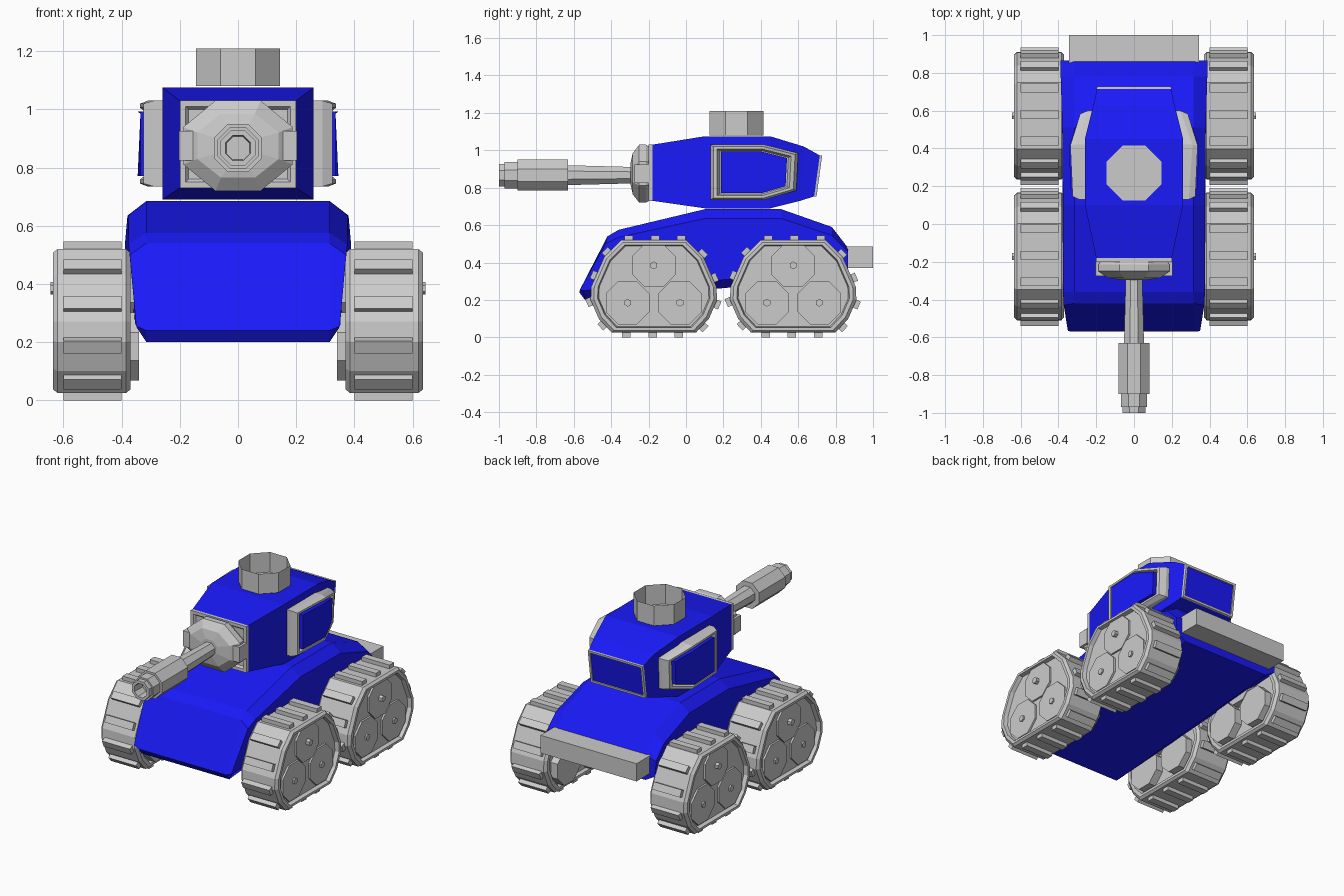
import bpy, bmesh, math
from mathutils import Matrix, Vector

if "Cube" in bpy.data.objects:
    bpy.data.objects.remove(bpy.data.objects["Cube"])

blue = bpy.data.materials.new("blue_paint")
blue.diffuse_color = (0.01, 0.01, 0.95, 1)
blue.use_nodes = True
blue.node_tree.nodes["Principled BSDF"].inputs["Base Color"].default_value = blue.diffuse_color


def finish(name, bm, mat=None, mirror=False):
    bmesh.ops.recalc_face_normals(bm, faces=bm.faces)
    me = bpy.data.meshes.new(name)
    bm.to_mesh(me)
    bm.free()
    ob = bpy.data.objects.new(name, me)
    bpy.context.collection.objects.link(ob)
    if mat:
        me.materials.append(mat)
    if mirror:
        ob.modifiers.new("mirror", 'MIRROR')
    return ob


def add_loft(bm, loops, caps=(True, True)):
    rows = [[bm.verts.new(p) for p in loop] for loop in loops]
    n = len(rows[0])
    for a, b in zip(rows, rows[1:]):
        for i in range(n):
            j = (i + 1) % n
            bm.faces.new((a[i], a[j], b[j], b[i]))
    if caps[0]:
        bm.faces.new(rows[0][::-1])
    if caps[1]:
        bm.faces.new(rows[-1])


def loft(name, loops, mat=None, mirror=False, caps=(True, True)):
    bm = bmesh.new()
    add_loft(bm, loops, caps)
    return finish(name, bm, mat, mirror)


def ring(rx, ry, n=8):
    # flat-sided polygon: rx, ry measured to the flats
    k = 1 / math.cos(math.pi / n)
    return [(rx * k * math.cos((i + .5) * 2 * math.pi / n),
             ry * k * math.sin((i + .5) * 2 * math.pi / n)) for i in range(n)]


def rect(hw, y0, z0, y1, z1):
    return [(-hw, y0, z0), (hw, y0, z0), (hw, y1, z1), (-hw, y1, z1)]


def box(name, x0, x1, y0, y1, z0, z1, mirror=False):
    loft(name, [[(x0, y, z0), (x1, y, z0), (x1, y, z1), (x0, y, z1)] for y in (y0, y1)],
         mirror=mirror)


# Hull: centre profile with a chamfered side profile
core = [(-.57, .24), (-.42, .54), (-.36, .575), (.10, .685), (.51, .685),
        (.78, .59), (.865, .48), (.865, .32), (-.54, .20)]
side = [(.35, -.567, .255), (.372, -.43, .50), (.376, -.36, .535), (.376, .10, .635),
        (.38, .51, .635), (.388, .78, .545), (.39, .865, .46), (.385, .865, .36),
        (.348, -.55, .25)]
loft("hull", [[(-x, y, z) for x, y, z in side],
              [(-.315, y, z) for y, z in core],
              [(.315, y, z) for y, z in core],
              side], blue)

# Rear bumper
box("rear_bumper", -.345, .345, .85, 1.0, .37, .485)

# Turret body
loft("turret", [rect(.2, -.18, .73, -.18, 1.03), rect(.26, .10, .69, .10, 1.075),
                rect(.26, .45, .69, .45, 1.075), rect(.215, .61, .73, .63, 1.02),
                rect(.195, .69, .755, .72, .97)], blue)

# Grey frames on the turret front and rear
loft("turret_front_frame", [rect(.2, -.178, .73, -.178, 1.03), rect(.2, -.2, .73, -.2, 1.03),
                            rect(.18, -.2, .75, -.2, 1.01), rect(.17, -.187, .76, -.187, 1.0)])
loft("turret_rear_frame", [rect(.198, .685, .752, .715, .973), rect(.196, .698, .754, .728, .972),
                           rect(.182, .70, .768, .726, .958), rect(.182, .685, .768, .711, .958)],
     caps=(False, False))

# Turret side pods: grey frame with a blue panel
pod = [(.13, .735), (.42, .735), (.59, .785), (.60, .985), (.42, 1.03), (.13, 1.03)]


def pod_loop(s, front, mid, rear):
    xs = (front, mid, rear, rear, mid, front)
    return [(x, .36 + (y - .36) * s, .88 + (z - .88) * s) for x, (y, z) in zip(xs, pod)]


loft("side_pod_frame", [pod_loop(1, .2, .2, .2), pod_loop(1, .29, .31, .245),
                        pod_loop(.93, .325, .337, .285), pod_loop(.84, .325, .337, .29),
                        pod_loop(.78, .30, .312, .265)], mirror=True)
loft("side_pod_panel", [pod_loop(.75, .25, .25, .25), pod_loop(.75, .335, .345, .30)],
     blue, mirror=True)

# Open hatch on the roof
loft("hatch", [[(x, y + .27, z) for x, y in ring(.145, .145)] for z in (1.08, 1.21)],
     caps=(True, False))

# Gun mantlet, its lugs, and the barrel
GZ = .867
loft("mantlet", [[(x, y, z + .875) for x, z in ring(a, b)] for y, a, b in
                 [(-.18, .165, .135), (-.215, .188, .155), (-.25, .188, .155),
                  (-.285, .14, .11), (-.297, .06, .055)]])
box("mantlet_lug", .155, .203, -.275, -.2, .825, .925, mirror=True)
loft("barrel", [[(x, y, z + GZ) for x, z in ring(r, r)] for y, r in
                [(-.26, .043), (-.63, .053), (-.63, .083), (-.90, .083), (-.90, .07),
                 (-.97, .07), (-.97, .06), (-1.0, .06), (-1.0, .043), (-.92, .04)]])

# Track units
half = [(.225, .025), (.295, .10), (.338, .20), (.335, .27), (.265, .43), (.175, .52)]
track = half + [(-y, z) for y, z in reversed(half)]
rollers = [(0, .385, .645), (-.14, .185, .632), (.14, .185, .632)]


def track_loop(x, s, cy):
    return [(x, cy + y * s, .27 + (z - .27) * s) for y, z in track]


def tread_spots(count):
    # evenly spaced positions and directions along the track outline
    pts = [Vector(p) for p in track]
    segs = [(a, b - a) for a, b in zip(pts, pts[1:] + pts[:1])]
    total = sum(d.length for a, d in segs)
    for k in range(count):
        t = (k + .35) * total / count
        for a, d in segs:
            if t <= d.length:
                yield a + d.normalized() * t, d.normalized()
                break
            t -= d.length


for label, cy in (("front", -.172), ("rear", .573)):
    loft(label + "_track", [track_loop(x, s, cy) for x, s in
                            [(.39, .85), (.37, .88), (.37, .95), (.385, 1), (.62, 1),
                             (.636, .95), (.636, .89), (.61, .87)]], mirror=True)

    # Tread blocks
    bm = bmesh.new()
    for p, d in tread_spots(14):
        m = (Matrix.Translation((.5, cy + p.x, p.y))
             @ Matrix.Rotation(math.atan2(d.y, d.x), 4, 'X')
             @ Matrix.Diagonal((.2, .046, .05, 1)))
        bmesh.ops.create_cube(bm, size=1, matrix=m)
    finish(label + "_treads", bm, mirror=True)

    # Three rollers with hub bolts
    bm = bmesh.new()
    for y, z, hub in rollers:
        for r, x0, x1, n in ((.117, .34, .622, 8), (.018, .6, hub, 6)):
            add_loft(bm, [[(x, cy + y + a, z + b) for a, b in ring(r, r, n)] for x in (x0, x1)])
    finish(label + "_rollers", bm, mirror=True)
